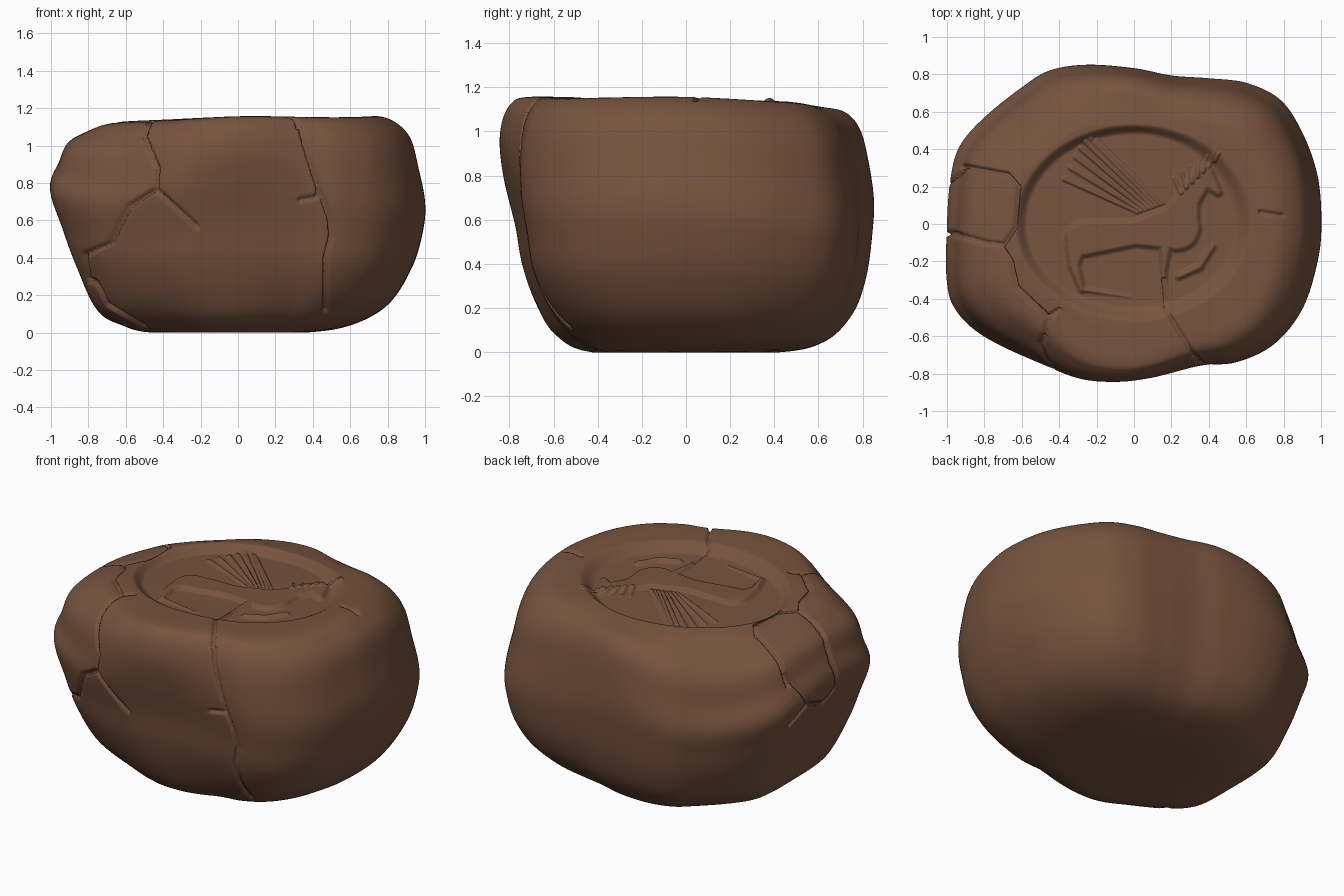
import bpy, math

if "Cube" in bpy.data.objects:
    bpy.data.objects.remove(bpy.data.objects["Cube"])

SUB = 21  # samples between outline points


def catmull(pts, t, closed=False):
    n = len(pts)
    i = int(math.floor(t)) if closed else min(int(t), n - 2)
    u = t - i
    g = (lambda k: pts[k % n]) if closed else (lambda k: pts[max(0, min(n - 1, k))])
    a, b, c, d = g(i - 1), g(i), g(i + 1), g(i + 2)
    return tuple(0.5 * (2 * q + (r - p) * u + (2 * p - 5 * q + 4 * r - s) * u * u
                        + (3 * q - p - 3 * r + s) * u ** 3) for p, q, r, s in zip(a, b, c, d))


def smooth(x):
    x = max(0.0, min(1.0, x))
    return x * x * (3 - 2 * x)


# widest outline of the lump, seen from the top
outline = [(1, 0), (.98, .25), (.9, .48), (.78, .66), (.6, .75), (.4, .775), (.2, .79), (0, .83),
           (-.25, .85), (-.45, .82), (-.6, .73), (-.8, .57), (-.93, .42), (-.98, .25), (-1, 0),
           (-1, -.3), (-.95, -.46), (-.8, -.6), (-.5, -.75), (-.3, -.83), (-.1, -.845), (.1, -.82),
           (.35, -.76), (.55, -.74), (.75, -.64), (.9, -.45), (.98, -.2)]

# wall profiles (fraction of outline, height): right, back, left, front
sides = [
    [(0, 0), (.35, 0), (.6, .04), (.8, .15), (.93, .35), (.99, .55), (1, .7), (.965, .88), (.925, 1.03), (.86, 1.11), (.76, 1.155), (.62, 1.147)],
    [(0, 0), (.5, 0), (.75, .05), (.9, .18), (.97, .35), (1, .57), (1, .73), (.97, .92), (.93, 1.03), (.86, 1.09), (.75, 1.11), (.63, 1.125)],
    [(0, 0), (.45, 0), (.62, .04), (.75, .12), (.85, .36), (.93, .57), (1, .78), (.95, .92), (.9, 1.02), (.8, 1.075), (.7, 1.105), (.63, 1.12)],
    [(0, 0), (.5, 0), (.7, .08), (.8, .22), (.87, .4), (.91, .6), (.97, .8), (1, .95), (.985, 1.06), (.94, 1.13), (.87, 1.155), (.65, 1.155)],
]
# corners between them bulge lower and round off more at the top: (drop, swell)
profiles = []
for i, (drop, swell) in enumerate([(1, .01), (1.2, .02), (1, .05), (.7, .03)]):
    a, b = sides[i], sides[(i + 1) % 4]
    corner = []
    for k, (p, q) in enumerate(zip(a, b)):
        f, z = (p[0] + q[0]) / 2, (p[1] + q[1]) / 2
        f += swell * max(0, 1 - abs(k - 4.3) / 2.2)
        z -= .13 * drop * max(0, 1 - abs(k - 6.8) / 3.6)
        corner.append((f, z))
    top_f = max(f for f, z in corner)
    profiles += [a, [(f / top_f, z) for f, z in corner]]
profiles = [[c for p in prof for c in p] for prof in profiles]


class Stroke:
    """Polyline of (a, b, radius); depth() is 1 inside fading to 0 at its edge."""

    def __init__(self, pts, r=None):
        self.p = [(q[0], q[1], q[2] if r is None else r) for q in pts]
        m = max(q[2] for q in self.p)
        xs, ys = [q[0] for q in self.p], [q[1] for q in self.p]
        self.box = (min(xs) - m, max(xs) + m, min(ys) - m, max(ys) + m)

    def depth(self, x, y, edge):
        b = self.box
        if x < b[0] or x > b[1] or y < b[2] or y > b[3]:
            return 0.0
        best = 0.0
        for (ax, ay, ar), (bx, by, br) in zip(self.p, self.p[1:]):
            dx, dy = bx - ax, by - ay
            t = max(0, min(1, ((x - ax) * dx + (y - ay) * dy) / (dx * dx + dy * dy)))
            gap = ar + (br - ar) * t - math.hypot(x - ax - t * dx, y - ay - t * dy)
            if gap > best:
                best = gap
        return smooth(best / edge)


# cracks, as seen from top (x, y), front (x, z) and left (y, z)
top_cracks = [Stroke(s, .016) for s in (
    [(-.48, -.77), (-.5, -.68), (-.46, -.5), (-.63, -.34), (-.66, -.2), (-.72, -.11)],
    [(-.46, -.5), (-.4, -.46)],
    [(.33, -.77), (.32, -.7), (.25, -.59), (.17, -.46), (.16, -.3)],
    [(.68, .065), (.8, .045)],
    [(-.93, .34), (-.86, .47)],
    [(-.94, .3), (-.9, .31), (-.68, .27), (-.62, .2), (-.64, -.02), (-.7, -.11), (-.8, -.1), (-.97, -.05)])]
front_cracks = [Stroke(s, .016) for s in (
    [(-.48, 1.13), (-.5, 1.05), (-.43, .88), (-.44, .77), (-.58, .68), (-.68, .48), (-.82, .42)],
    [(-.44, .77), (-.22, .57)],
    [(-.82, .42), (-.8, .28), (-.76, .27), (-.7, .15), (-.5, .03)],
    [(.32, 1.16), (.36, 1), (.43, .78), (.49, .62), (.5, .52), (.47, .4), (.47, .12)],
    [(.33, .71), (.43, .73), (.43, .8)])]
left_cracks = [Stroke([(.3, .92), (.2, .72), (.02, .65), (-.06, .72), (-.05, .88)], .016),
               Stroke([(.2, .72), (.32, .62)], .016)]

# raised animal inside the stamped oval
body = [Stroke(s) for s in (
    [(-.27, -.08, .11), (0, -.05, .085), (.23, -.02, .14), (.29, .13, .08), (.37, .26, .075), (.45, .17, .035)],
    [(-.31, -.12, .07), (-.32, -.22, .045), (-.28, -.35, .03)],
    [(-.28, -.35, .025), (-.02, -.39, .012)],
    [(.17, -.1, .05), (.16, -.25, .03), (.16, -.45, .022)],
    [(.24, -.28, .03), (.35, -.23, .032), (.42, -.12, .03)])]
# wing feathers and mane tufts
feathers = []
for k in range(8):
    u = k / 7
    feathers.append(Stroke([(.02 + .14 * u, .06 + .05 * u, .012), (-.37 + .2 * u, .24 + .21 * math.sin(u * 2.1), .019)]))
for k in range(7):
    u = k / 6
    x, y = .25 + .18 * u, .17 + .17 * u
    feathers.append(Stroke([(x, y, .018), (x - .04 + .09 * u, y + .08, .012)]))


def sculpt(x, y, z):
    """Press the stamp, raise the animal and cut the cracks."""
    cut, z0 = 0.0, z
    if z > .85:
        e = math.hypot(x / .62, (y - .005) / .515)
        if e < 1.05:
            back_left = smooth(.5 + (y - x) / e) if e > .3 else 0
            z -= .048 * smooth((1.03 - e) / (.17 - .06 * back_left))
            z += .023 * max(s.depth(x, y, .034) for s in body)
            z += .014 * max(s.depth(x, y, .014) for s in feathers)
        if y > -.55 or z0 > 1.09:
            cut = max(s.depth(x, y, .016) for s in top_cracks)
    if y < -.2 and z0 < 1.1:
        cut = max(cut, max(s.depth(x, z, .016) for s in front_cracks))
    if x < -.6:
        cut = max(cut, max(s.depth(y, z, .016) for s in left_cracks))
    if cut:
        k = .028 * cut / math.sqrt(x * x + y * y + (z - .55) ** 2)
        x, y, z = x - x * k, y - y * k, z - (z - .55) * k
    return x, y, z


# lump: rings from the underside, up the wall and in to the top centre
SEG = len(outline) * SUB
levels = [2 * i / 10 for i in range(1, 10)] + [2 + 9 * i / 130 for i in range(131)]
inner = [1 - i / 95 for i in range(1, 95)]
columns = []
for s in range(SEG):
    ox, oy = catmull(outline, s / SUB, True)
    c = catmull(profiles, (math.atan2(oy, ox) / (math.pi / 4)) % 8, True)
    prof = list(zip(c[::2], c[1::2]))
    col = [catmull(prof, t) for t in levels]
    fl, zl = col[-1]
    col += [(fl * k, 1.14 + (zl - 1.14) * k * k) for k in inner]
    columns.append([sculpt(ox * f, oy * f, max(0, z)) for f, z in col])

ROWS = len(columns[0])
verts = [columns[s][r] for r in range(ROWS) for s in range(SEG)]
faces = [(r * SEG + s, r * SEG + (s + 1) % SEG, (r + 1) * SEG + (s + 1) % SEG, (r + 1) * SEG + s)
         for r in range(ROWS - 1) for s in range(SEG)]
bottom, top = len(verts), len(verts) + 1
verts += [(0, 0, 0), sculpt(0, 0, 1.14)]
last = (ROWS - 1) * SEG
for s in range(SEG):
    n = (s + 1) % SEG
    faces += [(bottom, n, s), (top, last + s, last + n)]

mesh = bpy.data.meshes.new("clay_seal")
mesh.from_pydata(verts, [], faces)
mesh.polygons.foreach_set("use_smooth", [True] * len(mesh.polygons))
clay = bpy.data.materials.new("brown_clay")
clay.diffuse_color = (.185, .088, .049, 1)
clay.use_nodes = True
clay.node_tree.nodes["Principled BSDF"].inputs["Base Color"].default_value = clay.diffuse_color
mesh.materials.append(clay)
mesh.update()
bpy.context.collection.objects.link(bpy.data.objects.new("clay_seal", mesh))
